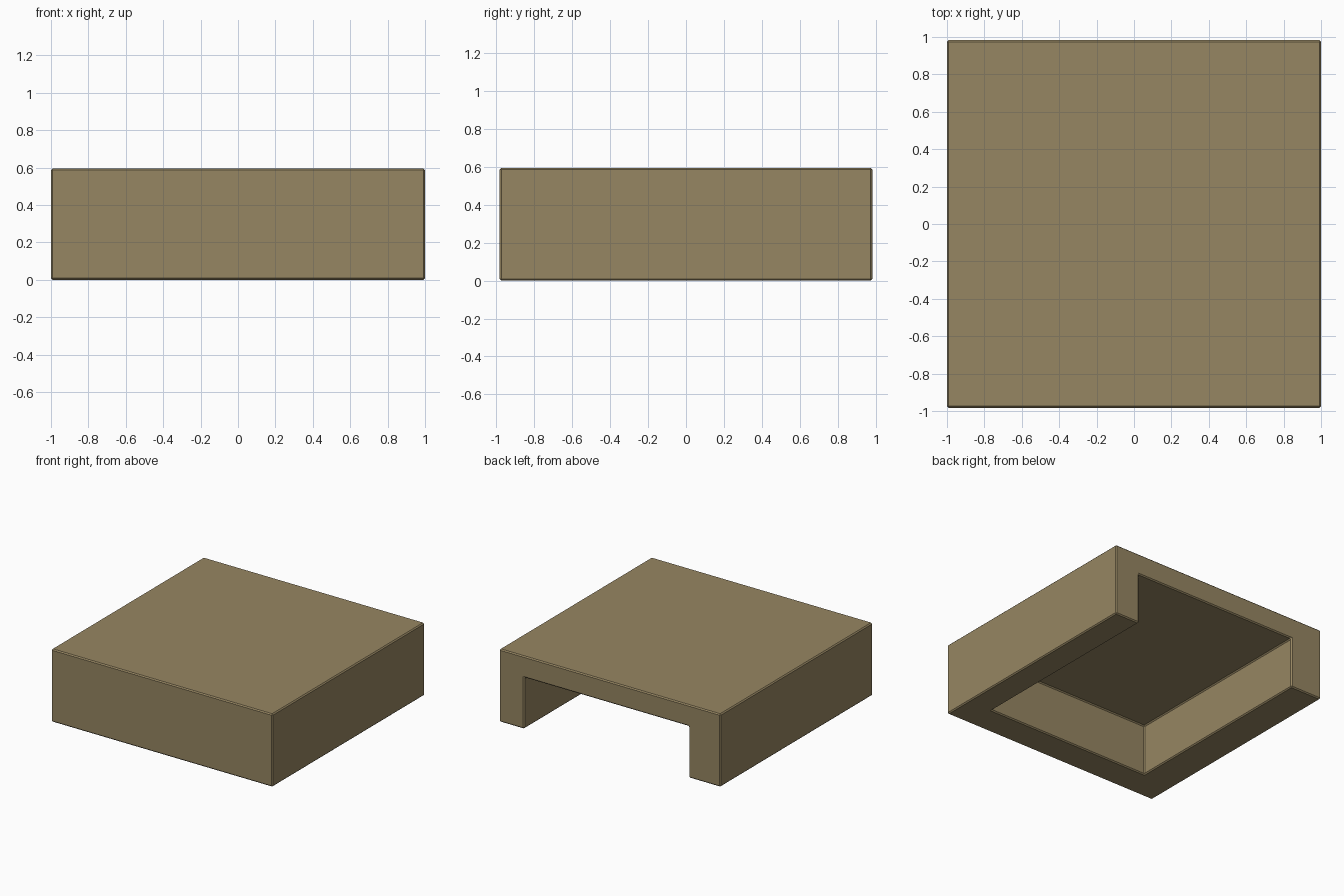
import bpy
from mathutils import Vector

old = bpy.data.objects.get("Cube")
if old:
    bpy.data.objects.remove(old, do_unlink=True)

# One flat colour
tan = bpy.data.materials.new("dull_tan")
tan.use_nodes = True
colour = (0.305, 0.238, 0.122, 1)
tan.diffuse_color = colour
bsdf = next(n for n in tan.node_tree.nodes if n.type == "BSDF_PRINCIPLED")
bsdf.inputs["Base Color"].default_value = colour
bsdf.inputs["Roughness"].default_value = 0.8


def box(name, low, high):
    """Box between two opposite corners."""
    low, high = Vector(low), Vector(high)
    bpy.ops.mesh.primitive_cube_add(size=1, location=(low + high) / 2)
    obj = bpy.context.object
    obj.name = name
    obj.scale = high - low
    bpy.ops.object.transform_apply(location=True, rotation=False, scale=True)
    obj.data.materials.append(tan)
    return obj


# Solid block, hollowed from below and open at the back
block = box("hollow_block", (-1, -0.983, 0), (1, 0.983, 0.595))
hollow = box("hollow_cutter", (-0.713, -0.73, -0.2), (0.775, 1.2, 0.42))
hollow.hide_render = True

bpy.context.view_layer.objects.active = block
cut = block.modifiers.new("cut_hollow", "BOOLEAN")
cut.operation = "DIFFERENCE"
cut.solver = "EXACT"
cut.object = hollow
bpy.ops.object.modifier_apply(modifier=cut.name)
bpy.data.objects.remove(hollow, do_unlink=True)

# Narrow chamfer on every edge
chamfer = block.modifiers.new("chamfer", "BEVEL")
chamfer.width = 0.009
chamfer.segments = 1
chamfer.limit_method = "ANGLE"
